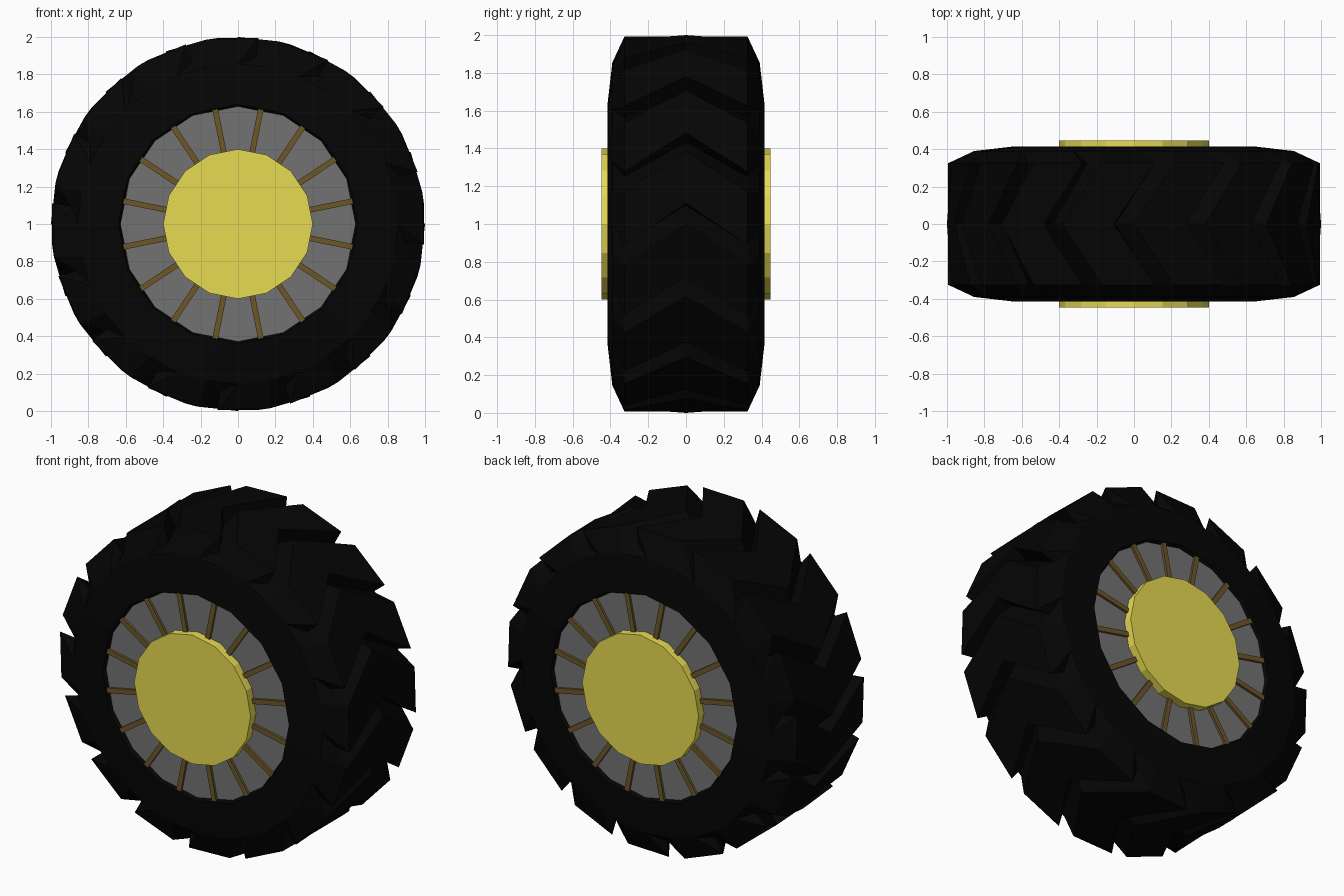
import bpy, bmesh
from math import sin, cos, pi, radians
from mathutils import Vector

if "Cube" in bpy.data.objects:
    bpy.data.objects.remove(bpy.data.objects["Cube"])

N = 16                      # lugs, spokes and rim sides
SEG = 2 * pi / N
CZ = 1.0                    # axle height


def material(name, rgb):
    m = bpy.data.materials.new(name)
    m.diffuse_color = (*rgb, 1)
    m.use_nodes = True
    m.node_tree.nodes["Principled BSDF"].inputs["Base Color"].default_value = m.diffuse_color
    return m


BLACK = material("rubber_black", (0.0015, 0.0015, 0.0015))
YELLOW = material("hub_yellow", (0.8, 0.7, 0.085))
GREY = material("rim_grey", (0.17, 0.17, 0.17))
BROWN = material("spoke_brown", (0.15, 0.095, 0.022))


def polar(r, a, y):
    return Vector((r * cos(a), y, CZ + r * sin(a)))


def finish(bm, name, mat):
    bmesh.ops.remove_doubles(bm, verts=bm.verts, dist=1e-4)
    bmesh.ops.recalc_face_normals(bm, faces=bm.faces)
    me = bpy.data.meshes.new(name)
    bm.to_mesh(me)
    bm.free()
    me.materials.append(mat)
    ob = bpy.data.objects.new(name, me)
    bpy.context.collection.objects.link(ob)
    return ob


def skin(bm, rings):
    # bridge consecutive rings of points with quads
    vs = [[bm.verts.new(p) for p in ring] for ring in rings]
    n = len(vs[0])
    for a, b in zip(vs, vs[1:]):
        for i in range(n):
            j = (i + 1) % n
            bm.faces.new((a[i], a[j], b[j], b[i]))
    return vs


# tyre: rows across the width, each lug = step edge, end of the long crown,
# then a short ramp down to the foot of the next step
CROWN = radians(16.2)


def tyre_row(y, radii, start, mid=CROWN):
    return [polar(r, i * SEG + a + start, y)
            for i in range(N) for a, r in zip((0, mid, SEG), radii)]


chord = cos(SEG / 2)
lug = (1.0, 1.0, 0.9)
side = [(0.38, (0.62, 0.62 * chord, 0.62), 0, SEG / 2),
        (0.415, (0.64, 0.64 * chord, 0.64), 0, SEG / 2),
        (0.39, (0.855, 0.855, 0.855), 0, SEG / 2),
        (0.325, lug, radians(-6.3))]
rows = [tyre_row(-y, *rest) for y, *rest in side]
rows.append(tyre_row(0, lug, radians(6.3)))
rows += [tyre_row(y, *rest) for y, *rest in reversed(side)]
bm = bmesh.new()
skin(bm, rows)
bmesh.ops.remove_doubles(bm, verts=bm.verts, dist=1e-4)
bmesh.ops.dissolve_degenerate(bm, edges=bm.edges, dist=1e-4)
finish(bm, "tyre", BLACK)


def ring(r, y):
    return [polar(r, i * SEG, y) for i in range(N)]


# hub drum through the whole wheel
bm = bmesh.new()
vs = skin(bm, [ring(0.4, -0.447), ring(0.4, 0.447)])
bm.faces.new(vs[0])
bm.faces.new(vs[1])
finish(bm, "hub", YELLOW)

for s, label in ((-1, "front"), (1, "back")):
    # flat rim face
    bm = bmesh.new()
    skin(bm, [ring(0.64, s * 0.395), ring(0.39, s * 0.395)])
    finish(bm, "rim_" + label, GREY)

    # flat bar spokes lying on the rim face
    bm = bmesh.new()
    for i in range(N):
        a = (i + 0.5) * SEG
        u = Vector((-sin(a), 0, cos(a))) * 0.015
        ends = []
        for r in (0.37, 0.627):
            lo, hi = polar(r, a, s * 0.385), polar(r, a, s * 0.41)
            ends.append([lo - u, lo + u, hi + u, hi - u])
        vs = skin(bm, ends)
        bm.faces.new(vs[0])
        bm.faces.new(vs[1])
    finish(bm, "spokes_" + label, BROWN)
